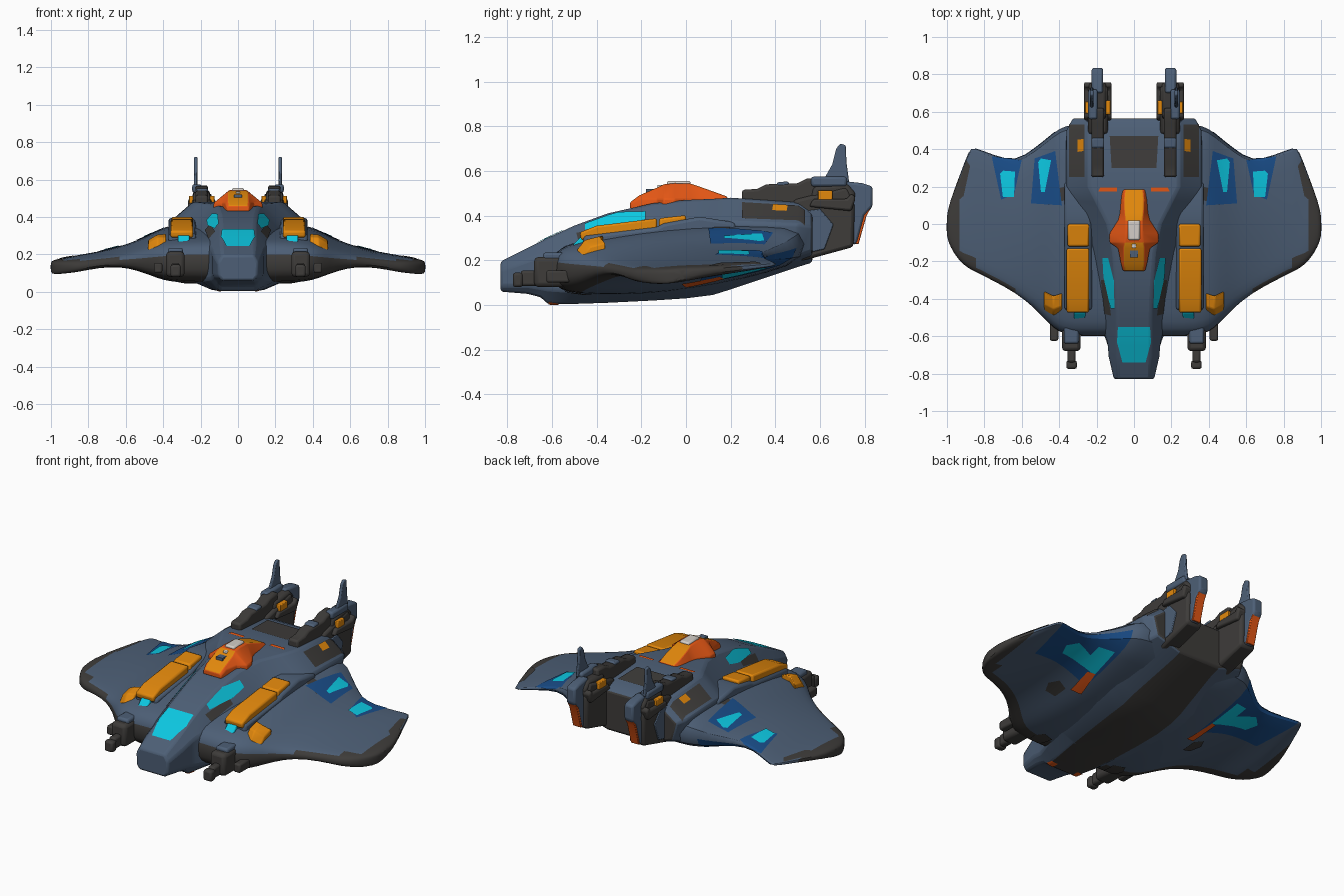
import bpy, bmesh, math
from mathutils import Vector

if "Cube" in bpy.data.objects:
    bpy.data.objects.remove(bpy.data.objects["Cube"])

# ---------- colours ----------
def lin(c):
    c /= 255
    return c / 12.92 if c <= 0.04045 else ((c + 0.055) / 1.055) ** 2.4

PALETTE = {"slate": (77, 95, 118), "charcoal": (62, 60, 58), "amber": (226, 136, 12),
           "red_orange": (236, 90, 22), "cyan_glass": (12, 200, 226),
           "deep_blue": (25, 76, 135), "pale_grey": (212, 206, 200)}
MATS = {}
for key, rgb in PALETTE.items():
    MATS[key] = bpy.data.materials.new(key)
    MATS[key].diffuse_color = (*[lin(c) for c in rgb], 1)

# ---------- helpers ----------
def finish(name, bm, mats, rule=None, bevel=0, subsurf=0, angle=35):
    """Turn a bmesh into an object; rule(face) picks the material index."""
    bmesh.ops.recalc_face_normals(bm, faces=bm.faces)
    bm.normal_update()
    if rule:
        for f in bm.faces:
            f.material_index = rule(f)
    me = bpy.data.meshes.new(name)
    bm.to_mesh(me)
    bm.free()
    for m in mats:
        me.materials.append(MATS[m])
    me.shade_smooth()
    me.set_sharp_from_angle(angle=math.radians(angle))
    ob = bpy.data.objects.new(name, me)
    bpy.context.collection.objects.link(ob)
    if bevel:
        b = ob.modifiers.new("bevel", 'BEVEL')
        b.width, b.segments, b.limit_method = bevel, 2, 'ANGLE'
        b.angle_limit = math.radians(25)
    if subsurf:
        ob.modifiers.new("subsurf", 'SUBSURF').levels = subsurf
        ob.modifiers["subsurf"].render_levels = subsurf
    return ob

def loft(name, rings, mats, **kw):
    bm = bmesh.new()
    vs = [[bm.verts.new(p) for p in r] for r in rings]
    n = len(rings[0])
    for a, b in zip(vs, vs[1:]):
        for i in range(n):
            bm.faces.new((a[i], a[(i + 1) % n], b[(i + 1) % n], b[i]))
    bm.faces.new(vs[0])
    bm.faces.new(vs[-1])
    return finish(name, bm, mats, **kw)

def prism(name, yz, x0, x1, mat, bevel=0.008):
    """Side profile extruded across x, built on both sides."""
    for s, tag in ((1, "right"), (-1, "left")):
        loft(f"{name}_{tag}", [[(s * x, y, z) for y, z in yz] for x in (x0, x1)], [mat], bevel=bevel)

def box(name, x0, x1, y0, y1, z0, z1, mat, bevel=0.008):
    prism(name, [(y0, z0), (y1, z0), (y1, z1), (y0, z1)], x0, x1, mat, bevel)

def plate(name, target, pts, mat, facing=1, off=0.004, mirror=True):
    """Thin panel following the target's surface inside a convex (x, y) outline."""
    for s, tag in ((1, "right"), (-1, "left")) if mirror else ((1, "centre"),):
        bm = bmesh.new()
        bm.from_object(target, bpy.context.evaluated_depsgraph_get())
        bmesh.ops.delete(bm, geom=[f for f in bm.faces if f.normal.z * facing < 0.12], context='FACES')
        poly = [Vector((s * x, y, 0)) for x, y in pts]
        mid = sum(poly, Vector()) / len(poly)
        for a, b in zip(poly, poly[1:] + poly[:1]):
            no = Vector((b.y - a.y, a.x - b.x, 0))
            if (mid - a).dot(no) > 0:
                no = -no
            bmesh.ops.bisect_plane(bm, geom=bm.verts[:] + bm.edges[:] + bm.faces[:],
                                   plane_co=a, plane_no=no, clear_outer=True)
        bm.normal_update()
        for v, n in [(v, v.normal.copy()) for v in bm.verts]:
            v.co += n * off
        me = bpy.data.meshes.new(name)
        bm.to_mesh(me)
        bm.free()
        me.materials.clear()
        me.materials.append(MATS[mat])
        me.polygons.foreach_set("material_index", [0] * len(me.polygons))
        bpy.context.collection.objects.link(bpy.data.objects.new(f"{name}_{tag}", me))

# ---------- wing: span stations (x, y lead, y trail, top lead/mid/trail, bottom lead/mid/trail) ----------
STATIONS = [(.0, -.60, .54, .26, .35, .35, .06, .06, .20), (.22, -.60, .54, .26, .35, .35, .06, .06, .20),
            (.33, -.60, .54, .25, .35, .35, .065, .065, .20), (.40, -.58, .52, .24, .335, .33, .07, .08, .20),
            (.46, -.53, .465, .225, .31, .29, .085, .105, .20), (.53, -.45, .41, .205, .275, .265, .11, .13, .20),
            (.63, -.37, .335, .185, .24, .23, .135, .15, .20), (.75, -.305, .37, .175, .21, .21, .125, .145, .19),
            (.86, -.25, .415, .165, .195, .19, .10, .13, .175), (.88, -.24, .405, .165, .19, .185, .10, .125, .175),
            (.935, -.20, .255, .16, .18, .175, .092, .115, .155),
            (.985, -.12, .12, .155, .17, .165, .092, .105, .14), (1.003, -.06, .04, .15, .16, .155, .10, .11, .135)]
CHORD = [0, .03, .1, .25, .45, .65, .85, 1]

def wing_ring(st, s):
    x, y0, y1, *z = st
    def surf(t, a, b, c):
        return a * (1 - t) * (1 - 2 * t) + 4 * b * t * (1 - t) + c * t * (2 * t - 1)
    top, bot = [], []
    for t in CHORD:
        u, l = surf(t, *z[:3]), surf(t, *z[3:])
        r = {0: .5, .03: .9}.get(t, 1)
        m = (u + l) / 2
        y = y0 + (y1 - y0) * t
        top.append((s * x, y, m + (u - m) * r))
        bot.append((s * x, y, m + (l - m) * r))
    return top + bot[::-1]

def wing_rule(f):
    c, n = f.calc_center_median(), f.normal
    x = abs(c.x)
    lead = -.60 + max(0, x - .38) * .72
    return 1 if x > .96 or (n.z < .3 and c.y < lead + .10) or (x > .68 and c.y < lead + .06) else 0

rings = [wing_ring(s, -1) for s in STATIONS[:0:-1]] + [wing_ring(s, 1) for s in STATIONS]
wing = loft("wing", rings, ["slate", "charcoal"], rule=wing_rule, subsurf=1, angle=60)

# ---------- fuselage: (y, belly x z, chine x z, shoulder x z, roof x z) ----------
HULL = [(-.83, .085, .06, .105, .085, .108, .155, .085, .195), (-.71, .10, .05, .135, .085, .135, .20, .09, .255),
        (-.65, .10, .035, .14, .075, .14, .22, .09, .285), (-.62, .10, .005, .15, .07, .145, .23, .09, .30),
        (-.50, .12, .005, .20, .06, .17, .255, .09, .355), (-.35, .14, .01, .25, .06, .19, .29, .095, .41),
        (-.15, .16, .02, .28, .07, .215, .335, .11, .455), (.0, .17, .03, .30, .085, .25, .36, .14, .47),
        (.12, .17, .045, .32, .11, .32, .37, .20, .475), (.20, .17, .07, .33, .13, .365, .37, .24, .48),
        (.50, .14, .17, .33, .22, .365, .36, .24, .46), (.565, .14, .19, .30, .24, .33, .35, .22, .43)]

def hull_ring(h):
    y, p = h[0], [(h[i], h[i + 1]) for i in (1, 3, 5, 7)]
    return [(x, y, z) for x, z in p] + [(-x, y, z) for x, z in p[::-1]]

def hull_rule(f):
    c, n = f.calc_center_median(), f.normal
    return 1 if n.y > .7 or (n.z < -.8 and abs(c.x) < .05 and c.y > -.62) else 0

fuselage = loft("fuselage", [hull_ring(h) for h in HULL], ["slate", "charcoal"], bevel=.012, angle=30, rule=hull_rule)

# ---------- cockpit glass and hull panels ----------
plate("windshield", fuselage, [(-.085, -.55), (.085, -.55), (.09, -.63), (.062, -.74), (-.062, -.74), (-.09, -.63)],
      "cyan_glass", mirror=False)
plate("side_window_frame", fuselage, [(.12, -.49), (.155, -.48), (.175, -.30), (.15, -.30)], "charcoal", off=.003)
plate("side_window", fuselage, [(.10, -.45), (.122, -.45), (.16, -.28), (.165, -.18), (.135, -.18), (.105, -.30)],
      "cyan_glass", off=.005)
plate("deck_panel", fuselage, [(-.12, .30), (.12, .30), (.13, .47), (-.13, .47)], "charcoal", mirror=False)
plate("rear_shoulder_panel", fuselage, [(.262, .25), (.345, .25), (.345, .53), (.262, .53)], "charcoal")
plate("rear_shoulder_light", fuselage, [(.265, .39), (.298, .385), (.298, .45), (.265, .455)], "amber", off=.007)
plate("deck_stripe", fuselage, [(.09, .175), (.19, .175), (.18, .195), (.09, .195)], "red_orange")
plate("belly_light", fuselage, [(.07, -.615), (.11, -.615), (.11, -.57), (.07, -.57)], "red_orange", facing=-1)

# ---------- wing panels, above and below ----------
plate("inner_wing_panel", wing, [(.385, .10), (.55, .11), (.53, .35), (.42, .39)], "deep_blue", off=.003)
plate("inner_wing_light", wing, [(.475, .17), (.495, .17), (.51, .33), (.495, .35), (.44, .34)], "cyan_glass", off=.006)
plate("outer_wing_panel", wing, [(.64, .16), (.71, .13), (.76, .36), (.60, .34)], "deep_blue", off=.003)
plate("outer_wing_light", wing, [(.64, .145), (.70, .145), (.715, .27), (.70, .285), (.635, .28)], "cyan_glass", off=.006)
plate("wing_root_patch", wing, [(.36, .13), (.46, .10), (.44, .18), (.37, .20)], "charcoal", off=.002)
plate("tip_patch", wing, [(.91, .15), (.97, .10), (.93, .24), (.895, .34), (.875, .31)], "charcoal")
plate("under_wing_panel", wing, [(.40, .06), (.80, .10), (.86, .45), (.42, .50)], "deep_blue", facing=-1, off=.003)
plate("under_wing_light_inner", wing, [(.42, .16), (.52, .16), (.53, .33), (.44, .36)], "cyan_glass", facing=-1, off=.006)
plate("under_wing_light_outer", wing, [(.52, .16), (.66, .17), (.69, .24), (.64, .29), (.52, .25)], "cyan_glass",
      facing=-1, off=.006)
plate("under_wing_stripe", wing, [(.38, .0), (.44, -.02), (.46, .15), (.42, .17)], "red_orange", facing=-1, off=.007)
plate("under_wing_patch", wing, [(.46, -.13), (.52, -.14), (.55, -.08), (.52, -.02), (.46, -.04)], "charcoal", facing=-1)
plate("under_front_patch", wing, [(.23, -.54), (.30, -.54), (.32, -.48), (.29, -.42), (.22, -.44)], "charcoal",
      facing=-1, off=.006)

# ---------- shoulder pods, their fairings and front lights ----------
prism("pod_fairing", [(-.46, .24), (.24, .26), (.22, .37), (.06, .395), (-.10, .365), (-.13, .35), (-.46, .31)],
      .225, .372, "slate", .015)
prism("shoulder_pod_front", [(-.47, .29), (-.13, .29), (-.13, .388), (-.40, .355), (-.475, .325)], .24, .36, "amber", .01)
prism("shoulder_pod_rear", [(-.12, .30), (.0, .30), (.0, .402), (-.12, .388)], .24, .355, "amber", .01)
prism("shoulder_light", [(-.515, .258), (-.475, .302), (-.45, .30), (-.48, .245)], .26, .322, "cyan_glass", .006)
loft_pts = [(-.475, .245), (-.44, .29), (-.37, .308), (-.37, .27), (-.44, .23)]
for s, tag in ((1, "right"), (-1, "left")):
    loft(f"front_wing_light_{tag}", [[(s * x, y + dy, z + dz) for y, z in loft_pts]
         for x, dy, dz in ((.385, .0, .002), (.43, -.015, .0), (.48, .01, -.03))], ["amber"], bevel=.006)

# ---------- roof turret: (y, base half width, top half width, top z) ----------
TURRET = [(-.25, .06, .05, .46), (-.21, .07, .055, .49), (-.13, .085, .055, .525), (-.10, .13, .05, .54),
          (-.05, .13, .045, .545), (.02, .085, .045, .543), (.06, .075, .05, .53), (.13, .07, .052, .505),
          (.185, .065, .045, .485)]

def turret_rule(f):
    c = f.calc_center_median()
    return 1 if f.normal.z > .7 and abs(c.x) < .02 and not -.10 < c.y < .03 else 0

loft("turret", [[(b, y, .43), (b, y, min(.475, z - .01)), (t, y, z), (-t, y, z), (-b, y, min(.475, z - .01)), (-b, y, .43)]
                for y, b, t, z in TURRET], ["red_orange", "amber"], bevel=.006, rule=turret_rule)
loft("turret_cap", [[(x, y, z) for x, z in ((.035, .53), (.03, .555), (-.03, .555), (-.035, .53))]
                    for y in (-.085, .02)], ["pale_grey"], bevel=.008)
loft("turret_slot", [[(x, y, z) for x, z in ((.022, .49), (.022, .52), (-.022, .52), (-.022, .49))]
                     for y in (-.18, -.14)], ["slate"])
loft("turret_lamp", [[(x, y, z) for x, z in ((.012, .52), (.012, .537), (-.012, .537), (-.012, .52))]
                     for y in (-.128, -.105)], ["pale_grey"], bevel=.004)

# ---------- nose guns ----------
box("gun_housing", .285, .385, -.68, -.53, .08, .215, "charcoal", .02)
box("gun_cover", .295, .375, -.64, -.50, .19, .235, "slate", .012)
box("gun_barrel", .312, .356, -.74, -.65, .085, .155, "charcoal", .012)
box("gun_muzzle", .305, .362, -.775, -.73, .08, .145, "charcoal", .012)
box("small_gun", .405, .45, -.625, -.52, .10, .155, "charcoal", .01)

# ---------- twin tail booms ----------
prism("boom", [(.48, .20), (.53, .20), (.75, .26), (.755, .45), (.72, .53), (.48, .47)], .14, .245, "charcoal", .015)
prism("boom_side_plate", [(.53, .23), (.62, .25), (.66, .36), (.60, .43), (.53, .42)], .238, .251, "slate", .004)
prism("boom_tail", [(.70, .28), (.765, .27), (.80, .40), (.835, .44), (.835, .53), (.79, .545), (.70, .555)],
      .165, .226, "slate", .012)
prism("exhaust", [(.755, .275), (.772, .272), (.808, .40), (.825, .43), (.80, .43)], .168, .222, "red_orange", .003)
prism("boom_shoulder", [(.55, .44), (.74, .42), (.76, .48), (.74, .50), (.72, .475), (.57, .475)], .12, .268, "charcoal", .01)
prism("boom_saddle", [(.55, .44), (.74, .42), (.76, .50), (.72, .545), (.57, .53)], .15, .24, "charcoal", .015)
box("boom_light_outer", .232, .262, .59, .655, .465, .512, "amber", .004)
box("boom_light_inner", .125, .155, .585, .66, .465, .512, "amber", .004)
prism("boom_cannon", [(.25, .45), (.62, .45), (.62, .57), (.54, .565), (.50, .545), (.36, .54), (.32, .52), (.25, .515)],
      .16, .228, "charcoal", .012)
prism("cannon_cover", [(.40, .53), (.46, .53), (.46, .553), (.41, .55)], .16, .225, "slate", .008)
box("fin_base", .195, .245, .56, .72, .53, .575, "slate", .012)
prism("tail_fin", [(.61, .55), (.655, .63), (.672, .70), (.69, .722), (.715, .715), (.718, .64), (.73, .55)],
      .217, .235, "slate", .006)

for m in bpy.data.materials:
    if m.users and not m.is_grease_pencil:
        m.use_nodes = True
        m.node_tree.nodes["Principled BSDF"].inputs["Base Color"].default_value = m.diffuse_color
